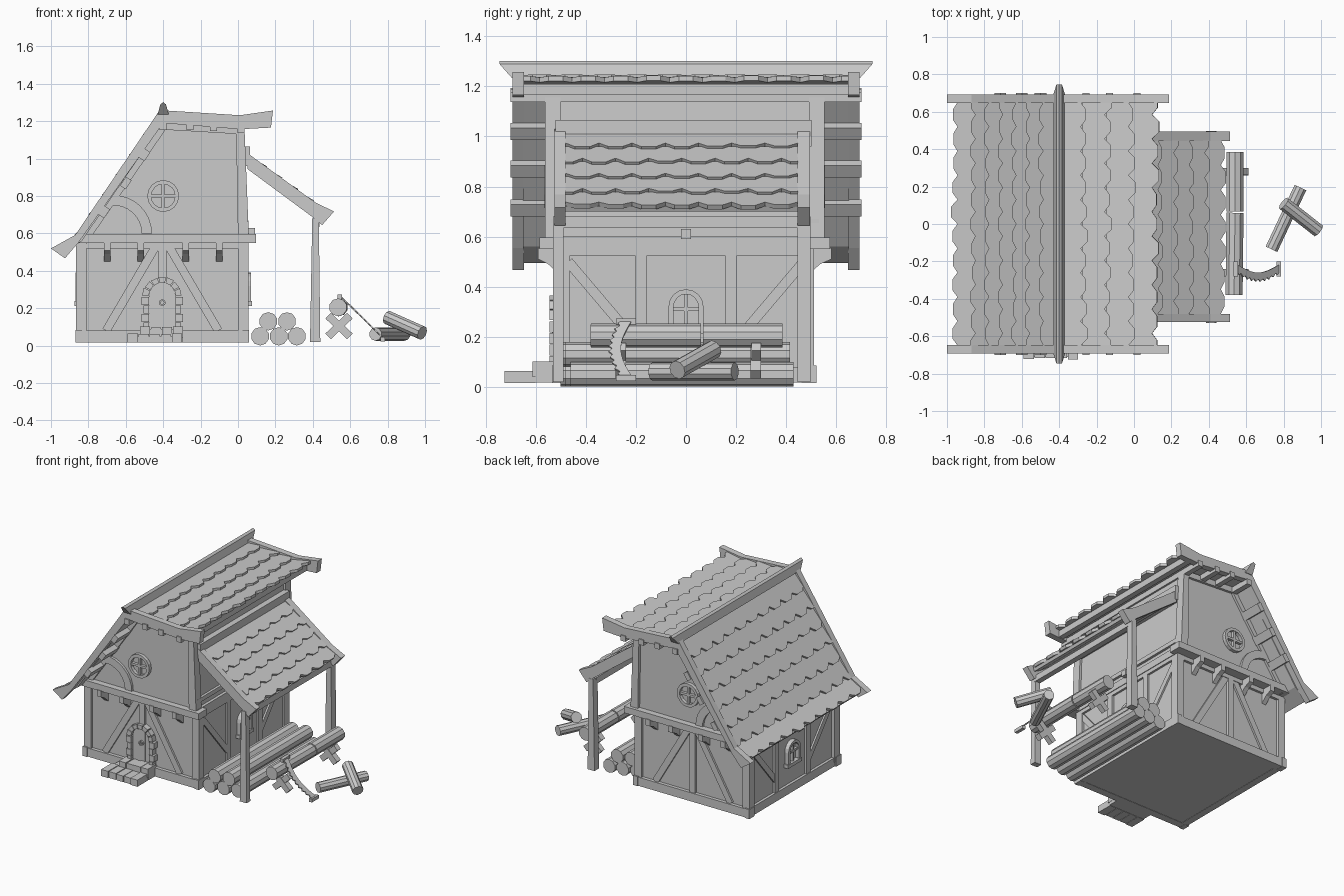
import bpy, bmesh, math, random
from mathutils import Vector as V

if "Cube" in bpy.data.objects:
    bpy.data.objects.remove(bpy.data.objects["Cube"])
random.seed(4)


def solid(name, polys, vec):
    """One object made of several flat polygons, each extruded along vec."""
    bm = bmesh.new()
    for pts in polys:
        f = bm.faces.new([bm.verts.new(p) for p in pts])
        ext = bmesh.ops.extrude_face_region(bm, geom=[f], use_keep_orig=True)
        bmesh.ops.translate(bm, vec=vec, verts=[v for v in ext['geom'] if isinstance(v, bmesh.types.BMVert)])
    bmesh.ops.recalc_face_normals(bm, faces=bm.faces)
    me = bpy.data.meshes.new(name)
    bm.to_mesh(me)
    bm.free()
    ob = bpy.data.objects.new(name, me)
    bpy.context.collection.objects.link(ob)
    return ob


def along_y(name, pts, a, b):
    return solid(name, [[(x, a, z) for x, z in pts]], V((0, b - a, 0)))


def along_x(name, pts, a, b):
    return solid(name, [[(a, y, z) for y, z in pts]], V((b - a, 0, 0)))


def box(name, x0, x1, y0, y1, z0, z1):
    return along_y(name, [(x0, z0), (x1, z0), (x1, z1), (x0, z1)], y0, y1)


def strip(p, q, w):
    p, q = V(p), V(q)
    d = (q - p).normalized() * w / 2
    n = V((-d.y, d.x))
    return [p + n, q + n, q - n, p - n]


def arc(c, r, a0, a1, n):
    return [(c[0] + r * math.cos(math.radians(a0 + (a1 - a0) * i / n)),
             c[1] + r * math.sin(math.radians(a0 + (a1 - a0) * i / n))) for i in range(n + 1)]


def band(c, r0, r1, a0, a1, n):
    return arc(c, r1, a0, a1, n) + arc(c, r0, a1, a0, n)


def arch(cx, z0, zs, r):
    return [(cx + r, z0)] + arc((cx, zs), r, 0, 180, 8) + [(cx - r, z0)]


def log(name, p, q, r, n=10):
    p, q = V(p), V(q)
    bpy.ops.mesh.primitive_cylinder_add(vertices=n, radius=r, depth=(q - p).length, location=(p + q) / 2)
    ob = bpy.context.object
    ob.name = name
    ob.rotation_euler = (q - p).to_track_quat('Z', 'Y').to_euler()
    return ob


def tiles(name, path, courses, y0, y1, count, lift=0.016, thick=0.02):
    """Overlapping rows of cut-corner shingles running down a path in xz."""
    path = [V(p) for p in path]
    lens = [(b - a).length for a, b in zip(path, path[1:])]

    def at(s):
        for a, b, l in zip(path, path[1:], lens):
            if s <= l or b is path[-1]:
                return a.lerp(b, s / l)
            s -= l
    step, w = sum(lens) / courses, (y1 - y0) / count
    for i in range(courses):
        a, b = at(i * step), at((i + 1) * step)
        d = b - a
        n = V((-d.y, d.x)).normalized()
        if n.y < 0:
            n = -n
        polys = []
        for k in range(count + i % 2):
            s = y0 + (k - 0.5 * (i % 2)) * w
            drop = random.uniform(-0.05, 0.06)
            row = []
            for u, t in ((0, -.1), (0, .82), (.28, 1.06 + drop), (.72, 1.06 + drop), (1, .82), (1, -.1)):
                p = a + d * t + n * lift * t
                row.append((p.x, min(max(s + u * w, y0), y1), p.y))
            polys.append(row)
        solid(f"{name}_row_{i + 1}", polys, V((-n.x, 0, -n.y)) * thick)


# Wall volumes
XL, XR, CX = -0.84, 0.04, -0.405
box("lower_walls", XL, XR, -0.505, 0.49, 0.02, 0.57)
along_y("upper_walls", [(-0.84, 0.56), (XR, 0.56), (0.02, 1.17), (-0.4, 1.2)], -0.54, 0.53)

# Timber framing on both gable ends
for side, s, yl, yu in (("front", -1, -0.505, -0.54), ("back", 1, 0.49, 0.53)):
    def low(name, pts, d=0.018):
        along_y(f"{side}_{name}", pts, yl - s * 0.01, yl + s * d)

    def up(name, pts, d=0.018):
        along_y(f"{side}_{name}", pts, yu - s * 0.01, yu + s * d)
    box(f"{side}_sill", -0.86, 0.06, yl - s * 0.03, yl + s * 0.025, 0.018, 0.08)
    box(f"{side}_floor_beam", -0.85, 0.095, yu - s * 0.05, yu + s * 0.045, 0.55, 0.597)
    low("top_rail", strip((-0.85, 0.535), (0.05, 0.535), 0.03))
    low("centre_post", strip((CX, 0.08), (CX, 0.55), 0.045))
    for m in (-1, 1):
        low("brace", strip((CX + m * 0.03, 0.54), (CX + m * 0.3, 0.08), 0.045), 0.014)
        box(f"{side}_corner_post", CX + m * 0.405, CX + m * 0.46, yl - s * 0.04, yl + s * 0.02, 0.05, 0.55)
        box(f"{side}_sill_block", CX + m * 0.43, CX + m * 0.465, yl - s * 0.03, yl + s * 0.03, 0.016, 0.085)
    for x in (-0.7, -0.52, -0.28, -0.1):
        along_x(f"{side}_joist", [(yl, 0.555), (yu + s * 0.05, 0.555), (yu + s * 0.05, 0.51), (yl + s * 0.045, 0.49),
                                  (yl, 0.45)], x - 0.017, x + 0.017)
    # Upper gable: rim timbers, curved brace, round window
    up("rake_timber", strip((-0.83, 0.56), (-0.4, 1.18), 0.05))
    up("top_timber", strip((-0.4, 1.175), (0.03, 1.15), 0.04))
    along_y(f"{side}_upper_post", [(0.0, 0.58), (0.058, 0.58), (0.035, 1.155), (-0.01, 1.155)], yu - s * 0.04, yu + s * 0.022)
    up("curved_brace", band((-0.665, 0.6), 0.15, 0.205, 0, 95, 8))
    for h in (0, 180):
        up("window_ring", band((-0.4, 0.8), 0.064, 0.085, h, h + 180, 8), 0.025)
    up("window_bar", strip((-0.465, 0.8), (-0.335, 0.8), 0.016), 0.02)
    up("window_bar", strip((-0.4, 0.735), (-0.4, 0.865), 0.016), 0.02)
    # Bargeboards
    y0, y1 = s * 0.647, s * 0.692
    along_y(f"{side}_long_bargeboard", [(-1, 0.52), (-0.925, 0.467), (-0.85, 0.555), (-0.4, 1.19), (-0.4, 1.262),
                                        (-0.425, 1.25), (-0.87, 0.592)], y0, y1)
    along_y(f"{side}_short_bargeboard", [(-0.4, 1.258), (-0.4, 1.19), (0.01, 1.157), (0.176, 1.166), (0.187, 1.257),
                                         (0.01, 1.232)], y0, y1)

# Timber framing on the side walls, each with an arched window
for side, s, x in (("left", -1, XL), ("right", 1, XR)):
    def put(name, pts, d=0.015):
        along_x(f"{side}_{name}", pts, x - s * 0.01, x + s * d)
    box(f"{side}_sill", x - s * 0.03, x + s * 0.02, -0.525, 0.51, 0.018, 0.08)
    put("top_rail", strip((-0.52, 0.54), (0.505, 0.54), 0.035))
    for m in (-1, 1):
        put("stud", strip((m * 0.18, 0.07), (m * 0.18, 0.54), 0.045))
        put("brace", strip((m * 0.47, 0.5), (m * 0.19, 0.17), 0.04), 0.012)
    put("window_frame", arch(0, 0.22, 0.32, 0.07) + arch(0, 0.24, 0.32, 0.05)[::-1], 0.03)
    put("window_sill", strip((-0.08, 0.225), (0.08, 0.225), 0.025), 0.034)
    put("window_bar", strip((0, 0.22), (0, 0.37), 0.014), 0.02)
    put("window_bar", strip((-0.05, 0.31), (0.05, 0.31), 0.014), 0.02)
box("right_floor_beam", 0.03, 0.06, -0.55, 0.54, 0.55, 0.6)
box("right_upper_rail", 0.03, 0.055, -0.54, 0.53, 0.64, 0.67)
box("lean_to_ledger", 0.02, 0.065, -0.52, 0.5, 0.96, 1.065)

# Stone door surround, door and steps
along_y("door", arch(CX, 0.08, 0.265, 0.072), -0.5, -0.522)
for dx in (-0.024, 0.024):
    along_y("door_groove_strip", strip((CX + dx, 0.09), (CX + dx, 0.32), 0.008), -0.51, -0.527)
for h in (0, 180):
    along_y("door_ring", band((CX, 0.23), 0.009, 0.018, h, h + 180, 5), -0.515, -0.535)
for k in range(7):
    a = k * 180 / 7
    along_y("arch_stone", band((CX, 0.265), 0.072, 0.105 + random.uniform(-.004, .004), a + 1.5, a + 24.2, 1), -0.49, -0.545)
for m in (-1, 1):
    for k in range(4):
        z, o = 0.08 + k * 0.046, 0.1 + 0.012 * (k % 2)
        xs = sorted((CX + m * 0.072, CX + m * o))
        box("jamb_stone", xs[0], xs[1], -0.545, -0.49, z, z + 0.043)
box("lower_step_core", -0.585, -0.3, -0.71, -0.5, 0.018, 0.05)
box("upper_step_core", -0.515, -0.295, -0.6, -0.5, 0.018, 0.09)
for k in range(5):
    x = -0.59 + k * 0.059
    box("lower_step_stone", x, x + 0.055, -0.715 - random.uniform(0, .01), -0.6, 0.016, 0.058 + random.uniform(0, .008))
for k in range(4):
    x = -0.525 + k * 0.059
    box("upper_step_stone", x, x + 0.055, -0.605 - random.uniform(0, .01), -0.52, 0.04, 0.095 + random.uniform(0, .008))

# Main roof: decking, shingles, purlins and ridge
along_y("long_roof_deck", [(-0.4, 1.225), (-0.85, 0.575), (-0.945, 0.51), (-0.935, 0.495), (-0.835, 0.56), (-0.4, 1.195)], -0.65, 0.65)
along_y("short_roof_deck", [(-0.4, 1.225), (0.01, 1.205), (0.1, 1.21), (0.1, 1.19), (0.01, 1.18), (-0.4, 1.195)], -0.65, 0.65)
tiles("long_roof", [(-0.415, 1.235), (-0.855, 0.588), (-0.955, 0.518)], 7, -0.65, 0.65, 10)
tiles("short_roof", [(-0.39, 1.238), (0.0, 1.215), (0.12, 1.224)], 4, -0.65, 0.65, 10)
for x, z in ((-0.5, 1.02), (-0.6, 0.87), (-0.715, 0.715)):
    along_y("rake_purlin", strip((x - 0.016, z - 0.024), (x + 0.016, z + 0.024), 0.036), -0.7, 0.7)
for x, z in ((-0.4, 1.17), (-0.257, 1.172), (-0.13, 1.165), (0.015, 1.155)):
    box("top_purlin", x - 0.019, x + 0.019, -0.7, 0.7, z - 0.018, z + 0.022)
box("eave_beam", 0.06, 0.1, -0.68, 0.68, 1.165, 1.195)
ridge = along_y("ridge_beam", [(-0.43, 1.235), (-0.37, 1.235), (-0.385, 1.29), (-0.4, 1.302), (-0.415, 1.29)], -0.745, 0.745)
for v in ridge.data.vertices:
    if v.co.z < 1.25:
        v.co.y *= 0.935

# Lean-to shelter
for y0, y1, p0, p1 in ((-0.525, -0.48, -0.53, -0.488), (0.445, 0.495, 0.445, 0.497)):
    along_y("lean_to_bargeboard", [(0.05, 1.03), (0.41, 0.768), (0.513, 0.717), (0.45, 0.645), (0.395, 0.69), (0.05, 0.945)], y0, y1)
    along_y("lean_to_post", [(0.385, 0.02), (0.44, 0.02), (0.432, 0.68), (0.397, 0.68)], p0, p1)
along_y("lean_to_deck", [(0.055, 1.0), (0.41, 0.745), (0.46, 0.72), (0.45, 0.7), (0.4, 0.725), (0.055, 0.975)], -0.48, 0.447)
tiles("lean_to_roof", [(0.055, 1.015), (0.4, 0.765), (0.475, 0.72)], 5, -0.48, 0.447, 7, 0.012)
box("lean_to_eave_beam", 0.395, 0.435, -0.5, 0.46, 0.635, 0.68)
for x, z in ((0.15, 0.9), (0.28, 0.8)):
    box("lean_to_purlin", x - 0.016, x + 0.016, -0.5, 0.46, z - 0.016, z + 0.02)
box("eave_block", 0.04, 0.09, -0.02, 0.02, 0.59, 0.63)

# Log pile
for i, (x, z) in enumerate(((0.118, 0.05), (0.218, 0.05), (0.315, 0.05), (0.162, 0.13), (0.262, 0.13))):
    log(f"pile_log_{i + 1}", (x, -0.5 + 0.02 * (i % 3), z), (x, 0.4 + 0.015 * (i % 3), z), 0.049)

# Sawhorse with log
log("sawhorse_log_a", (0.535, -0.38, 0.205), (0.54, 0.06, 0.205), 0.048)
log("sawhorse_log_b", (0.54, 0.068, 0.205), (0.54, 0.385, 0.205), 0.048)
for y in (-0.26, 0.28):
    for m in (-1, 1):
        along_y("sawhorse_leg", strip((0.54 - m * 0.058, 0.05), (0.54 + m * 0.058, 0.16), 0.042), y - 0.02 + m * 0.002, y + 0.02)

# Curved two-handed saw leaning on the sawhorse log
A, B = V((0.545, 0, 0.262)), V((0.775, 0, 0.035))
N = 20
edge = [(i / N, -0.25 - 0.045 * math.sin(math.pi * i / N) - (0.014 if i % 2 else 0)) for i in range(N + 1)]
back = [(i / 10, -0.215 - 0.045 * math.sin(math.pi * i / 10)) for i in range(10, -1, -1)]
nrm = V((1, 0, 1)).normalized()
solid("saw_blade", [[(*A.lerp(B, t).xy + V((0, y)), A.lerp(B, t).z) for t, y in edge + back]], nrm * 0.008)
for P in (A, B):
    box("saw_handle", P.x - 0.012, P.x + 0.012, -0.28, -0.2, P.z - 0.012, P.z + 0.012)

# Loose logs
log("loose_log_low", (0.735, -0.135, 0.062), (0.89, 0.195, 0.062), 0.036)
log("loose_log_high", (0.8, 0.11, 0.15), (0.985, -0.035, 0.068), 0.038)
